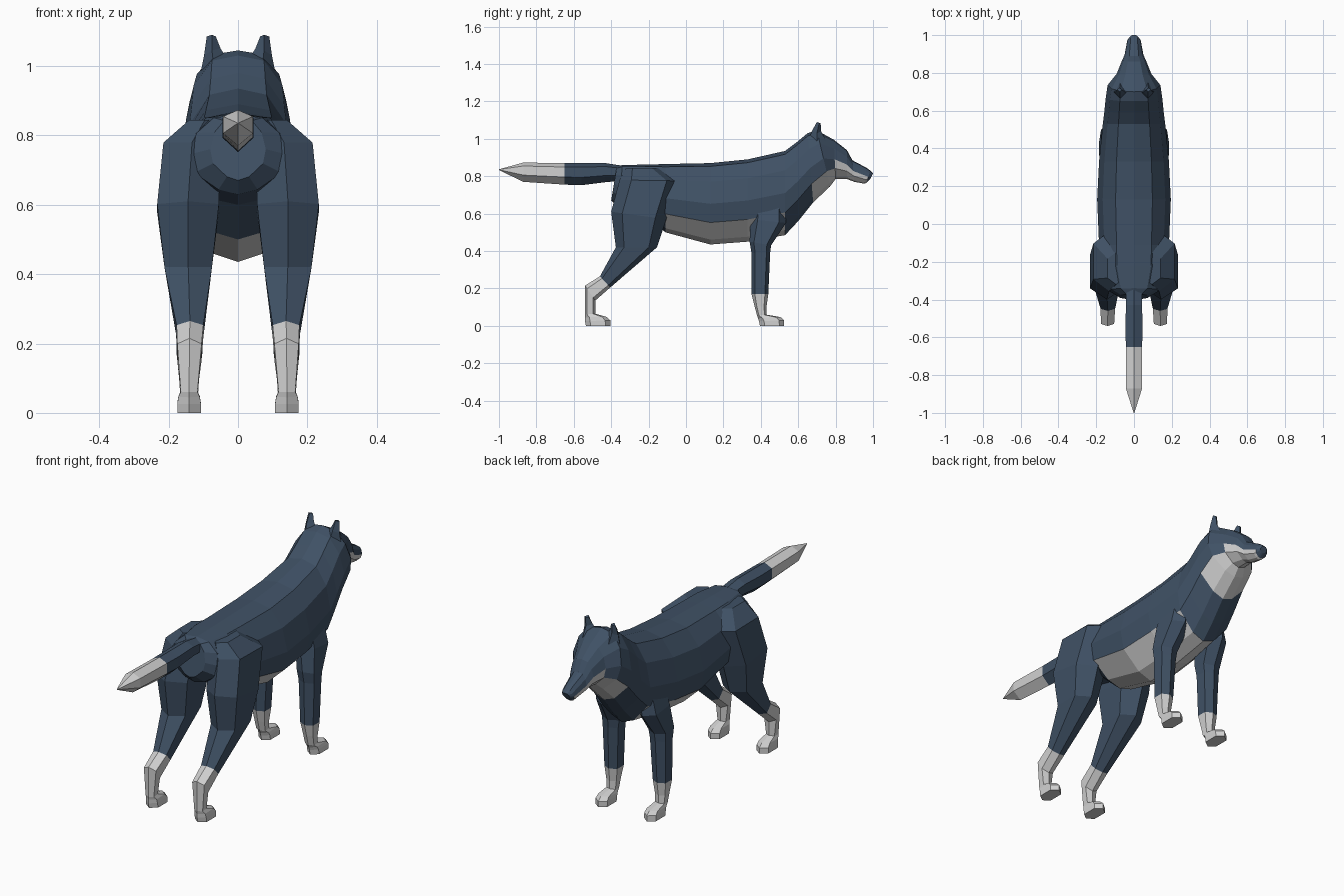
import bpy, bmesh


def material(name, rgb):
    m = bpy.data.materials.new(name)
    m.diffuse_color = (*rgb, 1)
    return m


MATS = [material("navy fur", (0.05, 0.082, 0.13)), material("pale grey fur", (0.64, 0.64, 0.64))]


def loft(name, rings, rule, mirror=False):
    """Skin closed rings of points; rule(segment, side) gives the material index."""
    bm = bmesh.new()
    vs = [[bm.verts.new(p) for p in r] for r in rings]
    n = len(rings[0])
    for i in range(len(vs) - 1):
        for j in range(n):
            k = (j + 1) % n
            f = bm.faces.new((vs[i][j], vs[i][k], vs[i + 1][k], vs[i + 1][j]))
            f.material_index = rule(i, j)
    for ring, seg in ((vs[0], 0), (vs[-1], len(vs) - 2)):
        bm.faces.new(ring).material_index = rule(seg, 0)
    bmesh.ops.recalc_face_normals(bm, faces=bm.faces)
    me = bpy.data.meshes.new(name)
    bm.to_mesh(me)
    bm.free()
    for m in MATS:
        me.materials.append(m)
    ob = bpy.data.objects.new(name, me)
    bpy.context.collection.objects.link(ob)
    if mirror:
        ob.modifiers.new("mirror", 'MIRROR').use_mirror_merge = False
    return ob


# Section of the trunk: (share of half width, height share from bottom to top)
HALF = [(0, 1), (.5, .96), (.85, .77), (1, .5), (.9, .27), (.4, .06), (0, 0)]
SECTION = HALF + [(-a, t) for a, t in HALF[5:0:-1]]


def trunk_ring(ty, tz, by, bz, w):
    return [(a * w, by + (ty - by) * t, bz + (tz - bz) * t) for a, t in SECTION]


# Trunk, neck and head in one skin: top y, top z, bottom y, bottom z, half width
TRUNK = [
    (-.37, .85, -.40, .67, .08), (-.34, .86, -.36, .63, .14), (-.22, .862, -.22, .60, .18),
    (-.11, .865, -.11, .50, .185), (.13, .87, .13, .435, .195), (.33, .89, .33, .45, .185),
    (.53, .935, .53, .485, .165), (.59, .98, .60, .56, .157), (.65, 1.03, .68, .66, .15),
    (.70, 1.045, .77, .745, .14), (.79, .995, .80, .785, .092), (.86, .94, .86, .785, .066),
    (.89, .885, .90, .77, .05), (.965, .845, .955, .76, .038), (.985, .83, .965, .765, .035),
    (1.0, .815, .985, .785, .02)]


def trunk_rule(i, j):
    row = min(j, 11 - j)
    if 3 <= i <= 5 or 8 <= i <= 9:      # belly, chest and throat
        return int(row >= 4)
    return int(10 <= i <= 13 and row >= 3)   # muzzle sides and jaw


loft("body_and_head", [trunk_ring(*r) for r in TRUNK], trunk_rule)

# Ears
ears = [[(.03, .695, 1.02), (.07, .655, 1.0), (.11, .70, .97), (.075, .75, .99)],
        [(.05, .70, 1.05), (.075, .675, 1.045), (.098, .70, 1.03), (.075, .722, 1.04)],
        [(.064, .712, 1.085), (.075, .70, 1.09), (.09, .712, 1.085), (.077, .72, 1.085)]]
loft("ear", ears, lambda i, j: 0, True)

# Tail: y, top z, bottom z, half width
TAIL = [(-.30, .85, .78, .04), (-.43, .87, .768, .043), (-.56, .87, .752, .045),
        (-.65, .87, .755, .043), (-.87, .873, .77, .043), (-1, .837, .833, .002)]
SIX = [(0, 1), (1, .82), (1, .35), (0, 0), (-1, .35), (-1, .82)]
loft("tail", [[(a * w, y, b + (t - b) * s) for a, s in SIX] for y, t, b, w in TAIL],
     lambda i, j: int(i >= 3))


# Legs: back y, back z, front y, front z, inner x, outer x
def leg_ring(by, bz, fy, fz, x0, x1):
    return [(x0 + (x1 - x0) * u, by + (fy - by) * t, bz + (fz - bz) * t)
            for u, t in [(.5, 0), (1, .2), (1, .8), (.5, 1), (0, .8), (0, .2)]]


def leg(name, rows, white_from):
    loft(name, [leg_ring(*r) for r in rows], lambda i, j: int(i >= white_from), True)


leg("rear_leg", [
    (-.32, .845, -.15, .845, .05, .14), (-.355, .78, -.04, .775, .05, .215),
    (-.40, .61, -.105, .57, .055, .233), (-.375, .42, -.155, .42, .075, .212),
    (-.46, .265, -.405, .205, .10, .177), (-.54, .215, -.485, .135, .105, .175),
    (-.54, .06, -.485, .065, .117, .165), (-.54, .045, -.425, .048, .11, .172),
    (-.54, .025, -.405, .03, .107, .175), (-.535, 0, -.405, 0, .107, .175)], 4)

leg("front_leg", [
    (.36, .70, .53, .70, .06, .14), (.345, .57, .535, .55, .065, .175),
    (.34, .45, .455, .43, .085, .185), (.35, .39, .45, .39, .092, .182),
    (.35, .17, .44, .17, .103, .177), (.365, .11, .43, .10, .112, .17),
    (.38, .055, .43, .06, .115, .167), (.385, .04, .505, .047, .11, .172),
    (.39, .025, .525, .03, .107, .175), (.395, 0, .525, 0, .107, .175)], 4)
